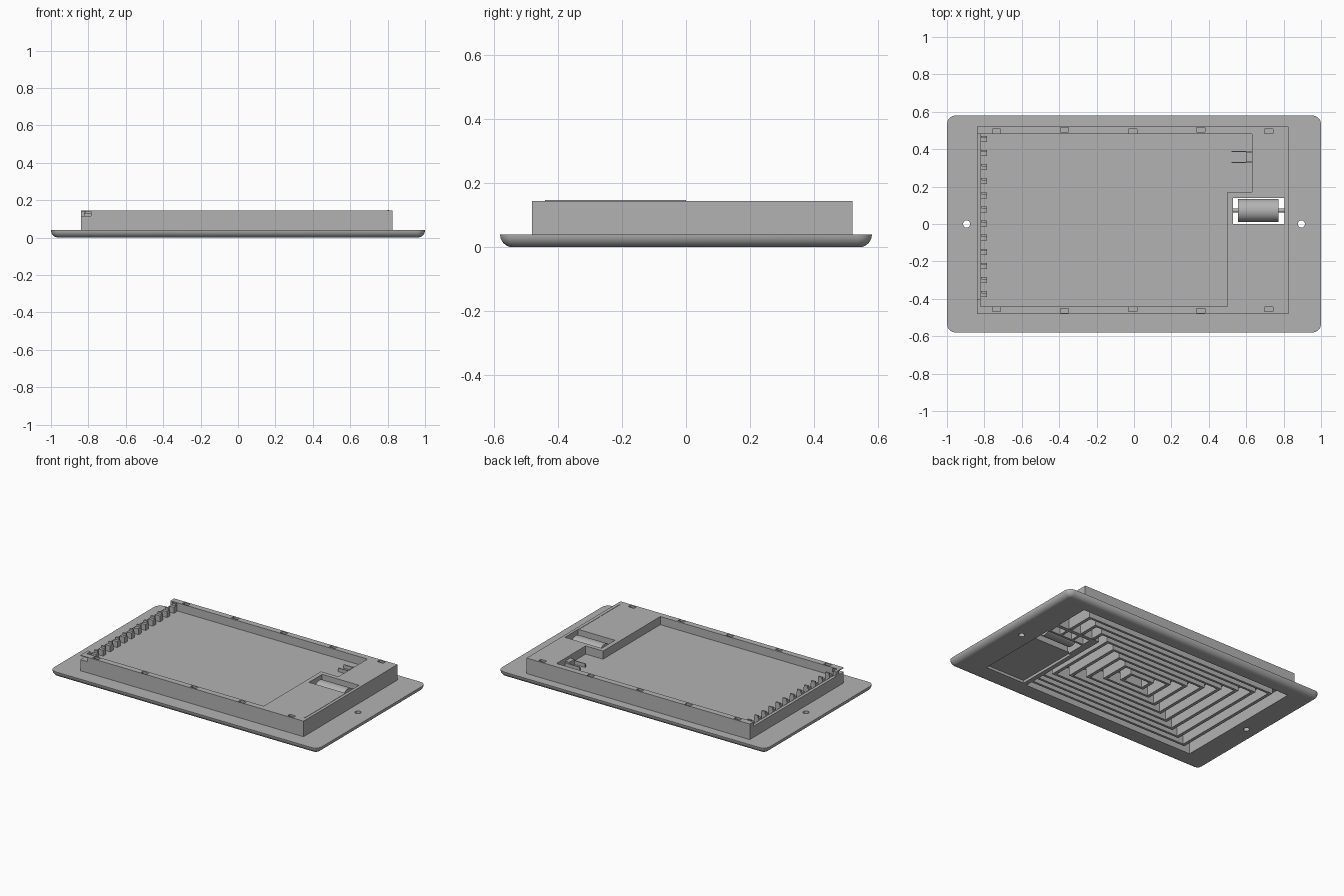
import bpy, bmesh, math

if "Cube" in bpy.data.objects:
    bpy.data.objects.remove(bpy.data.objects["Cube"])

grey = bpy.data.materials.new("grey_plastic")
COLOUR = (0.45, 0.45, 0.45, 1)
grey.diffuse_color = COLOUR
grey.use_nodes = True
grey.node_tree.nodes["Principled BSDF"].inputs["Base Color"].default_value = COLOUR


def finish(name, bm):
    bmesh.ops.recalc_face_normals(bm, faces=bm.faces)
    mesh = bpy.data.meshes.new(name)
    bm.to_mesh(mesh)
    bm.free()
    mesh.materials.append(grey)
    ob = bpy.data.objects.new(name, mesh)
    bpy.context.scene.collection.objects.link(ob)
    return ob


def add_box(bm, x0, x1, y0, y1, z0, z1):
    verts = bmesh.ops.create_cube(bm, size=1)["verts"]
    for v in verts:
        v.co.x = x1 if v.co.x > 0 else x0
        v.co.y = y1 if v.co.y > 0 else y0
        v.co.z = z1 if v.co.z > 0 else z0


def boxes(name, *specs):
    bm = bmesh.new()
    for s in specs:
        add_box(bm, *s)
    return finish(name, bm)


def boolean(ob, tool, operation="DIFFERENCE"):
    mod = ob.modifiers.new("cut", "BOOLEAN")
    mod.operation = operation
    mod.solver = "EXACT"
    mod.object = tool
    bpy.context.view_layer.update()
    graph = bpy.context.evaluated_depsgraph_get()
    mesh = bpy.data.meshes.new_from_object(ob.evaluated_get(graph))
    ob.modifiers.clear()
    ob.data = mesh
    bpy.data.objects.remove(tool)


def cut(ob, *spec):
    boolean(ob, boxes("cutter", spec))


def rounded_ring(bm, hx, hy, r, z):
    ring = []
    for i, (sx, sy) in enumerate([(1, 1), (-1, 1), (-1, -1), (1, -1)]):
        for k in range(5):
            a = math.radians(90 * i + 22.5 * k)
            ring.append(bm.verts.new((sx * (hx - r) + r * math.cos(a),
                                      sy * (hy - r) + r * math.sin(a), z)))
    return ring


def bridge(bm, a, b):
    for i in range(len(a)):
        j = (i + 1) % len(a)
        bm.faces.new((a[i], a[j], b[j], b[i]))


# Flange with a rounded lower rim
bm = bmesh.new()
R = 0.04
rings = []
for k in range(9):
    t = math.radians(90 * k / 8)
    inset = R * (1 - math.cos(t))
    rings.append(rounded_ring(bm, 1 - inset, 0.58 - inset, 0.045 - inset,
                              R * (1 - math.sin(t))))
for a, b in zip(rings, rings[1:]):
    bridge(bm, a, b)
bm.faces.new(rings[0])
bm.faces.new(rings[-1])
housing = finish("housing", bm)

# Raised body
boolean(housing, boxes("body", (-0.84, 0.825, -0.48, 0.52, 0.02, 0.145)), "UNION")

# Stepped tray in the top, open above the low left wall
cut(housing, -0.82, 0.5, -0.44, 0.48, 0.09, 0.2)
cut(housing, 0.49, 0.63, 0.17, 0.48, 0.09, 0.2)
cut(housing, -0.9, -0.81, -0.40, 0.48, 0.115, 0.2)
cut(housing, -0.9, -0.785, -0.5, -0.43, 0.115, 0.14)

# Underside vent cavity, shallow panel recess and roller opening
cut(housing, -0.82, 0.48, -0.45, 0.48, -0.1, 0.08)
cut(housing, 0.47, 0.8, 0.24, 0.48, -0.1, 0.08)
cut(housing, 0.51, 0.805, -0.44, 0.01, -0.1, 0.018)
cut(housing, 0.53, 0.805, 0.0, 0.14, -0.1, 0.2)
for i in range(3):
    x = 0.535 + 0.092 * i
    cut(housing, x, x + 0.075, 0.155, 0.215, -0.1, 0.07)

# Clip slots along both long walls
for i in range(5):
    x = -0.735 + 0.364 * i
    shift = 0.005 if i % 2 else -0.003
    for y in (0.5 + shift, -0.46 - shift):
        cut(housing, x - 0.022, x + 0.022, y - 0.012, y + 0.012, 0.115, 0.2)

# Screw holes
for x in (-0.895, 0.895):
    bm = bmesh.new()
    bmesh.ops.create_cone(bm, cap_ends=True, segments=24, radius1=0.019,
                          radius2=0.019, depth=0.3)
    bmesh.ops.translate(bm, verts=bm.verts, vec=(x, 0, 0))
    boolean(housing, finish("hole_cutter", bm))

# Concentric louvre frames under the tray
bm = bmesh.new()
RINGS = 8
for k in range(1, RINGS + 1):
    f = k / (RINGS + 0.9)
    loops = []
    for grow in (0, -1):
        hx, hy = 0.81 * f + 0.022 * grow, 0.465 * f + 0.016 * grow
        for z in (0.002, 0.085):
            loops.append([bm.verts.new((-0.01 + sx * hx, 0.015 + sy * hy, z))
                          for sx, sy in ((1, 1), (-1, 1), (-1, -1), (1, -1))])
    ob_, ot, ib, it = loops
    for a, b in ((ob_, ot), (ot, it), (it, ib), (ib, ob_)):
        bridge(bm, a, b)
louvres = finish("louvres", bm)
cut(louvres, 0.485, 1, -0.6, 0.235, -0.1, 0.3)

# Row of cable teeth on the left wall
teeth = []
for i in range(12):
    y = -0.375 + 0.0755 * i
    teeth.append((-0.82, -0.785, y - 0.016, y + 0.016, 0.085, 0.13))
    teeth.append((-0.815, -0.787, y + 0.004, y + 0.016, 0.13, 0.145))
boxes("cable_teeth", *teeth)

# Bracket in the tray step, and rib on the panel deck
boxes("bracket", (0.52, 0.635, 0.325, 0.331, 0.085, 0.115),
      (0.52, 0.635, 0.384, 0.39, 0.085, 0.115),
      (0.6, 0.635, 0.331, 0.384, 0.085, 0.125))
boxes("deck_rib", (0.8, 0.806, -0.44, 0, 0.14, 0.147))

# Roller in the opening, on a thin axle
bm = bmesh.new()
for radius, depth in ((0.062, 0.215), (0.01, 0.29)):
    new = bmesh.ops.create_cone(bm, cap_ends=True, segments=40, radius1=radius,
                                radius2=radius, depth=depth)["verts"]
    for v in new:
        v.co = (v.co.z + 0.664, v.co.y + 0.072, 0.078 - v.co.x)
roller = finish("roller", bm)

for ob in (housing, roller):
    bpy.ops.object.select_all(action="DESELECT")
    ob.select_set(True)
    bpy.context.view_layer.objects.active = ob
    bpy.ops.object.shade_smooth_by_angle(angle=math.radians(30))
